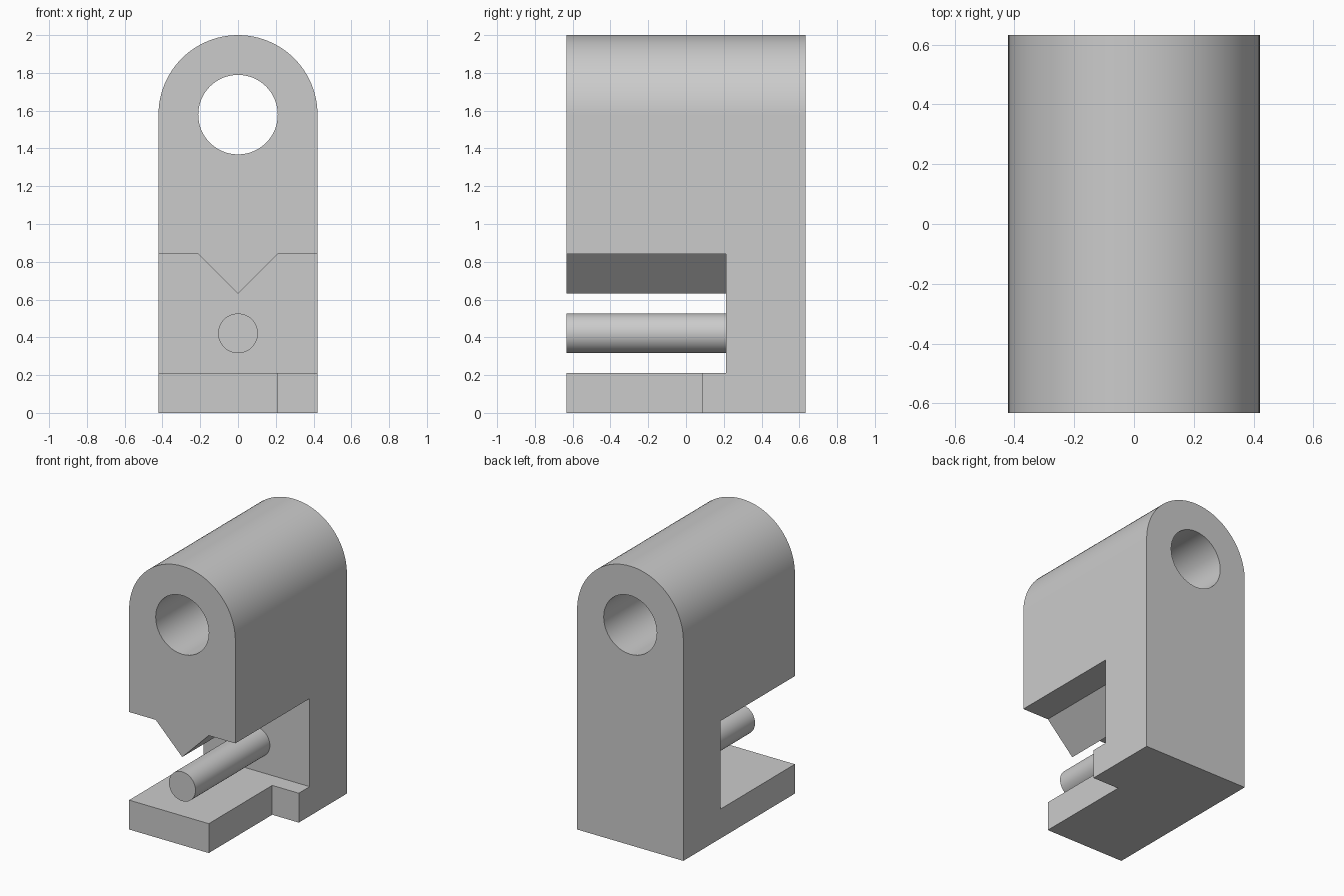
import bpy
import bmesh
from math import sin, cos, pi, radians

if "Cube" in bpy.data.objects:
    bpy.data.objects.remove(bpy.data.objects["Cube"], do_unlink=True)

U = 2 / 19                 # design module
HALF_W = 4 * U             # half width, also the radius of the rounded top
HALF_D = 6 * U             # half depth
EYE_Z = 15 * U             # height of the eye centre
SLOT_END = 2 * U           # y of the slot's inner wall
CORNER_END = 0.087         # y where the base widens to full width

gray = bpy.data.materials.new("plain gray")
gray.use_nodes = True
color = (0.6, 0.6, 0.6, 1)
gray.diffuse_color = color
gray.node_tree.nodes["Principled BSDF"].inputs["Base Color"].default_value = color


def arc(radius, z, start, end, steps):
    """Points of an arc in the front plane."""
    angles = [start + (end - start) * i / steps for i in range(steps + 1)]
    return [(radius * cos(a), z + radius * sin(a)) for a in angles]


def prism(name, profile, y0, y1):
    """Extrude a front profile of (x, z) points from y0 to y1."""
    bm = bmesh.new()
    face = bm.faces.new([bm.verts.new((x, y0, z)) for x, z in profile])
    result = bmesh.ops.extrude_face_region(bm, geom=[face])
    moved = [v for v in result["geom"] if isinstance(v, bmesh.types.BMVert)]
    bmesh.ops.translate(bm, verts=moved, vec=(0, y1 - y0, 0))
    bmesh.ops.recalc_face_normals(bm, faces=bm.faces)
    mesh = bpy.data.meshes.new(name)
    bm.to_mesh(mesh)
    bm.free()
    mesh.materials.append(gray)
    obj = bpy.data.objects.new(name, mesh)
    bpy.context.collection.objects.link(obj)
    return obj


def activate(obj):
    bpy.ops.object.select_all(action="DESELECT")
    obj.select_set(True)
    bpy.context.view_layer.objects.active = obj


def cut(obj, cutter):
    """Subtract the cutter, then discard it."""
    mod = obj.modifiers.new("cut", "BOOLEAN")
    mod.operation = "DIFFERENCE"
    mod.solver = "EXACT"
    mod.object = cutter
    activate(obj)
    bpy.ops.object.modifier_apply(modifier=mod.name)
    bpy.data.objects.remove(cutter, do_unlink=True)


def smooth(obj):
    activate(obj)
    bpy.ops.object.shade_smooth_by_angle(angle=radians(30))
    mod = obj.modifiers.new("even shading", "WEIGHTED_NORMAL")
    mod.keep_sharp = True


# Body: upright block with a rounded top
outline = [(-HALF_W, 0), (HALF_W, 0)] + arc(HALF_W, EYE_Z, 0, pi, 48)
body = prism("body", outline, -HALF_D, HALF_D)

# Eye: round hole from front to back
cut(body, prism("eye_cutter", arc(2 * U, EYE_Z, 0, 2 * pi, 64)[:-1], -1, 1))

# Slot: open at the front and sides, leaving a pointed tooth above
slot = [(-1, 2 * U), (1, 2 * U), (1, 8 * U), (2 * U, 8 * U),
        (0, 6 * U), (-2 * U, 8 * U), (-1, 8 * U)]
cut(body, prism("slot_cutter", slot, -1, SLOT_END))

# Base: front left corner removed
corner = [(2 * U, -1), (1, -1), (1, 3 * U), (2 * U, 3 * U)]
cut(body, prism("corner_cutter", corner, -1, CORNER_END))
smooth(body)

# Pin: round bar reaching forward from the slot wall
pin = prism("pin", arc(U, 4 * U, 0, 2 * pi, 48)[:-1], -HALF_D, SLOT_END + 0.02)
smooth(pin)
